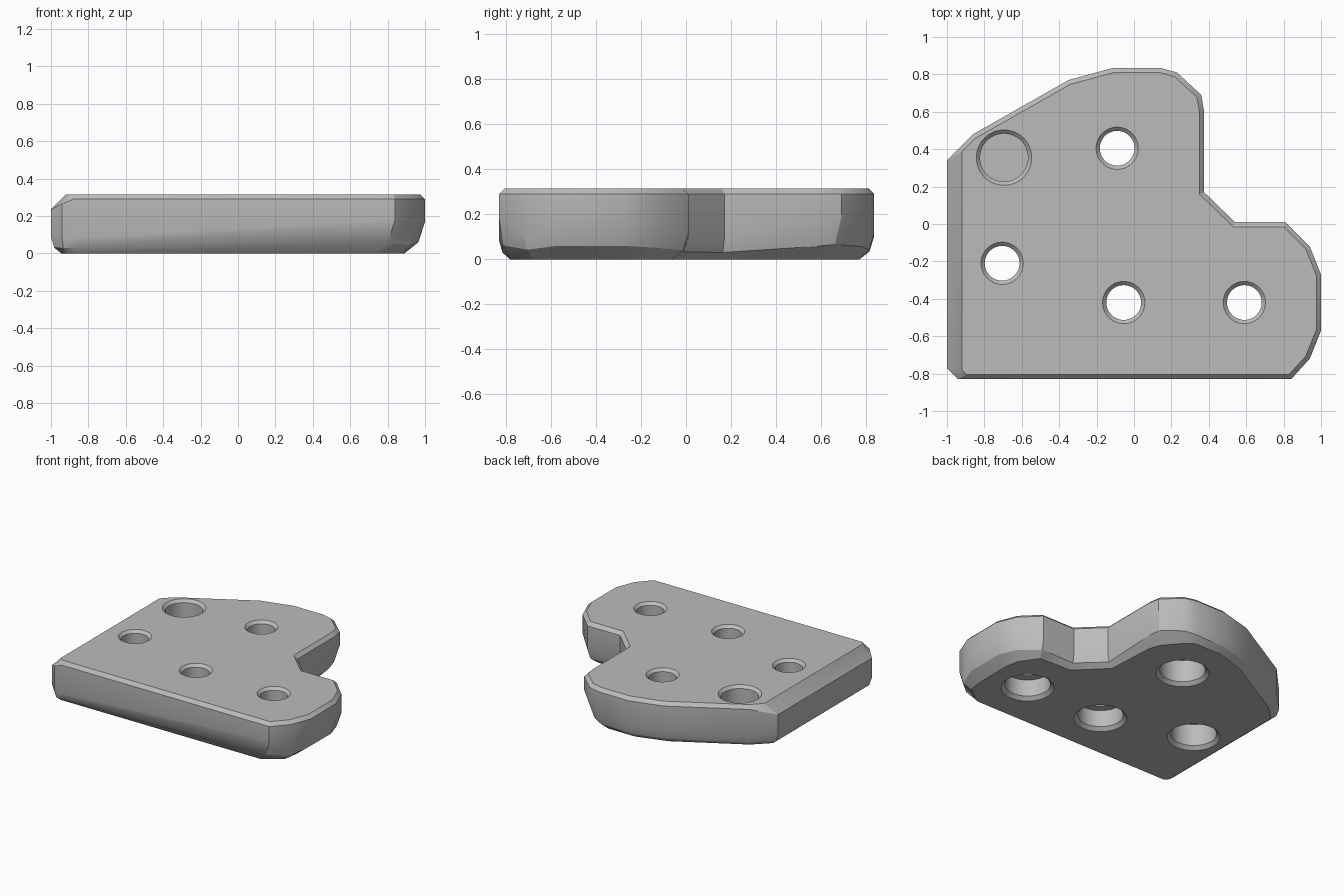
import bpy, bmesh, math
from mathutils import Vector

if "Cube" in bpy.data.objects:
    bpy.data.objects.remove(bpy.data.objects["Cube"], do_unlink=True)

HEIGHT = 0.315
EDGE = 0.025

grey = bpy.data.materials.new("plain grey")
grey.use_nodes = True
colour = (0.5, 0.5, 0.5, 1)
grey.diffuse_color = colour
grey.node_tree.nodes["Principled BSDF"].inputs["Base Color"].default_value = colour


def make_object(name, bm):
    bmesh.ops.recalc_face_normals(bm, faces=bm.faces)
    mesh = bpy.data.meshes.new(name)
    bm.to_mesh(mesh)
    bm.free()
    mesh.materials.append(grey)
    obj = bpy.data.objects.new(name, mesh)
    bpy.context.collection.objects.link(obj)
    return obj


def loft(name, rings):
    """Skin a stack of closed rings and cap both ends."""
    bm = bmesh.new()
    loops = [[bm.verts.new(p) for p in ring] for ring in rings]
    count = len(rings[0])
    for low, high in zip(loops, loops[1:]):
        for i in range(count):
            j = (i + 1) % count
            bm.faces.new((low[i], low[j], high[j], high[i]))
    bm.faces.new(loops[0])
    bm.faces.new(loops[-1])
    return make_object(name, bm)


def inset(points, widths):
    """Mitred inset of a counterclockwise outline, one width per edge."""
    result = []
    for i, p in enumerate(points):
        before = (p - points[i - 1]).normalized()
        after = (points[(i + 1) % len(points)] - p).normalized()
        n1 = Vector((-before.y, before.x))
        n2 = Vector((-after.y, after.x))
        a, b = widths[i - 1], widths[i]
        det = n1.x * n2.y - n1.y * n2.x
        if abs(det) < 0.01:
            result.append(p + n1 * a)
        else:
            result.append(p + Vector((a * n2.y - b * n1.y, b * n1.x - a * n2.x)) / det)
    return result


# Plate outline with the matching corner of the smaller underside
corners = [
    ((-1, -.77), (-.945, -.75)), ((-.94, -.83), (-.92, -.78)),
    ((-.88, -.83), (-.86, -.78)), ((.84, -.83), (.73, -.78)),
    ((.94, -.72), (.87, -.68)), ((1, -.57), (.885, -.57)),
    ((1, -.27), (.89, -.3)), ((.94, -.12), (.87, -.19)),
    ((.81, .01), (.78, -.06)), ((.54, .01), (.52, -.05)),
    ((.375, .17), (.32, .15)), ((.375, .6), (.3, .52)),
    ((.36, .69), (.27, .6)), ((.23, .81), (.16, .73)),
    ((.14, .835), (.1, .77)), ((-.11, .835), (-.12, .77)),
    ((-.35, .77), (-.35, .7)), ((-.86, .48), (-.83, .43)),
    ((-1, .34), (-.945, .32)),
]
outer = [Vector(c[0]) for c in corners]
under = [Vector(c[1]) for c in corners]

# Narrow top bevel everywhere, wider along the left edge and its corner
widths = [EDGE] * len(outer)
widths[0] = 0.05
widths[-1] = 0.08
top = inset(outer, widths)
shoulder = [HEIGHT - max(widths[i - 1], widths[i]) for i in range(len(outer))]

# Underside rounding rises higher where the underside is cut in further
rise = [min(1.5 * (o - u).length, 0.19) for o, u in zip(outer, under)]
rings = [
    [u.to_3d() for u in under],
    [(*o.lerp(u, 0.32), r * 0.35) for o, u, r in zip(outer, under, rise)],
    [(*o, r) for o, r in zip(outer, rise)],
    [(*o, s) for o, s in zip(outer, shoulder)],
    [(*t, HEIGHT) for t in top],
]
plate = loft("mounting_plate", rings)


def drill(name, centre, profile):
    """Cut a turned shape out of the plate."""
    x, y = centre
    angles = [math.tau * i / 48 for i in range(48)]
    cutter = loft(name, [[(x + r * math.cos(a), y + r * math.sin(a), z)
                          for a in angles] for r, z in profile])
    cutter.hide_render = True
    mod = plate.modifiers.new(name, 'BOOLEAN')
    mod.operation = 'DIFFERENCE'
    mod.solver = 'EXACT'
    mod.object = cutter
    bpy.context.view_layer.objects.active = plate
    bpy.ops.object.modifier_apply(modifier=mod.name)
    bpy.data.objects.remove(cutter, do_unlink=True)


# Screw holes: bevelled at the top, with a wide counterbore underneath
screw_holes = [((-.09, .405), .19), ((-.705, -.21), .19),
               ((-.055, -.42), .15), ((.59, -.42), .15)]
for centre, depth in screw_holes:
    drill("screw_hole", centre, [
        (.185, -.005), (.155, .025), (.155, depth), (.093, depth),
        (.093, HEIGHT - .02), (.118, HEIGHT + .005)])

# Wide blind pocket
drill("blind_pocket", (-.695, .355), [
    (.128, HEIGHT - .15), (.128, HEIGHT - .02), (.153, HEIGHT + .005)])

# Smooth the rounded walls, keep the bevels crisp
bpy.ops.object.select_all(action='DESELECT')
plate.select_set(True)
bpy.context.view_layer.objects.active = plate
bpy.ops.object.shade_smooth_by_angle(angle=math.radians(28))
